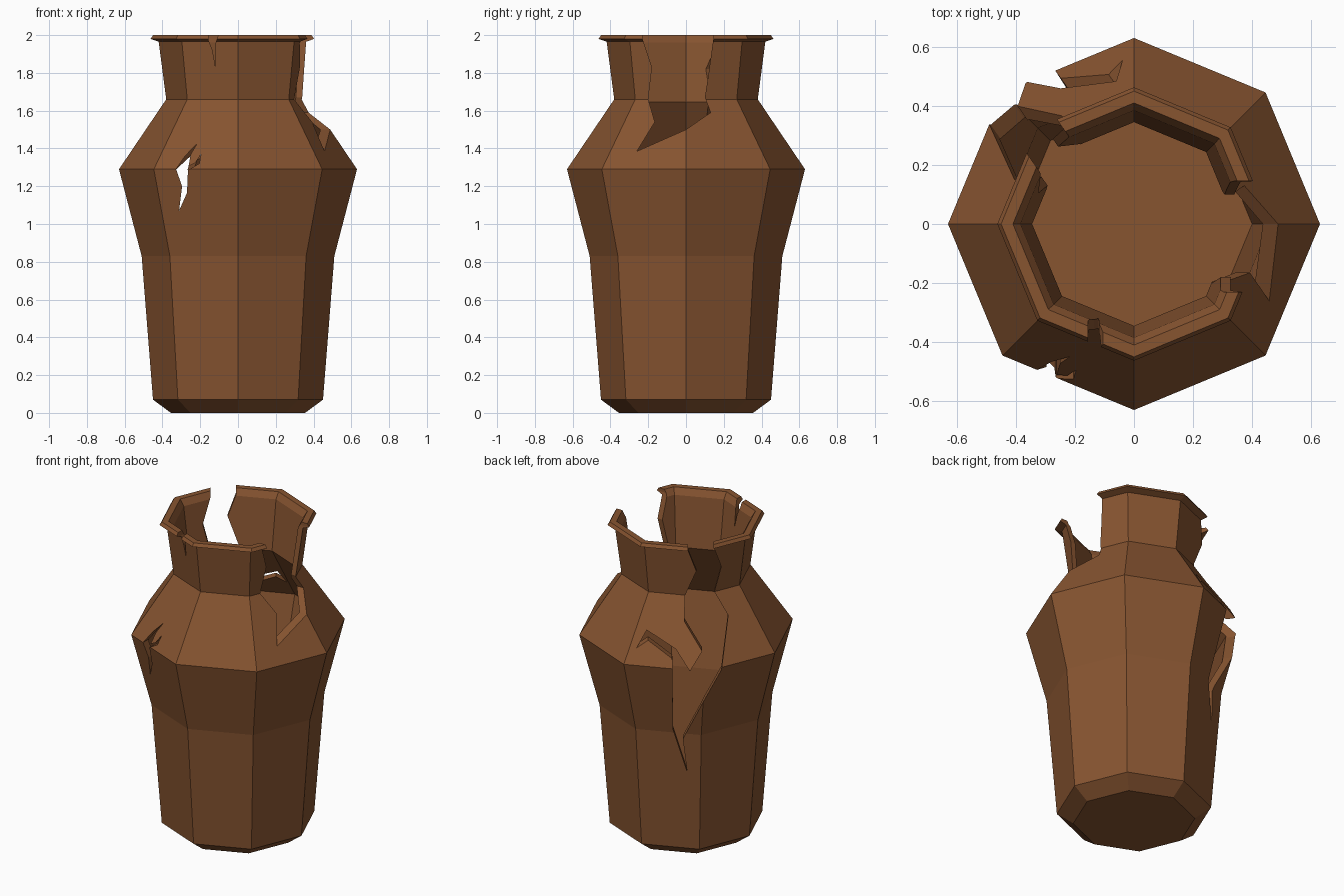
import bpy
import bmesh
from math import cos, sin, pi, radians
from mathutils import Vector

cube = bpy.data.objects.get("Cube")
if cube:
    bpy.data.objects.remove(cube, do_unlink=True)

SIDES = 8

clay = bpy.data.materials.new("brown clay")
clay.use_nodes = True
clay_color = (0.242, 0.089, 0.030, 1)
clay.diffuse_color = clay_color
clay.node_tree.nodes["Principled BSDF"].inputs["Base Color"].default_value = clay_color


def make_object(name, bm):
    bmesh.ops.recalc_face_normals(bm, faces=bm.faces)
    mesh = bpy.data.meshes.new(name)
    bm.to_mesh(mesh)
    bm.free()
    mesh.materials.append(clay)
    obj = bpy.data.objects.new(name, mesh)
    bpy.context.collection.objects.link(obj)
    return obj


def lathe(name, profile):
    """Closed solid from (radius, height) rings, capped at both ends."""
    bm = bmesh.new()
    rings = [[bm.verts.new((r * cos(2 * pi * i / SIDES), r * sin(2 * pi * i / SIDES), z))
              for i in range(SIDES)] for r, z in profile]
    for low, high in zip(rings, rings[1:]):
        for i in range(SIDES):
            j = (i + 1) % SIDES
            bm.faces.new((low[i], low[j], high[j], high[i]))
    bm.faces.new(rings[0])
    bm.faces.new(rings[-1])
    return make_object(name, bm)


def break_out(target, name, azimuth, outline):
    """Cut a jagged outline (sideways, height) through the wall facing azimuth."""
    a = radians(azimuth)
    out, side = Vector((cos(a), sin(a), 0)), Vector((-sin(a), cos(a), 0))
    bm = bmesh.new()
    near = [bm.verts.new(out * 0.1 + side * u + Vector((0, 0, z))) for u, z in outline]
    face = bm.faces.new(near)
    extruded = bmesh.ops.extrude_face_region(bm, geom=[face])["geom"]
    far = [v for v in extruded if isinstance(v, bmesh.types.BMVert)]
    bmesh.ops.translate(bm, verts=far, vec=out * 0.7)
    if not any(face in e.link_faces for e in face.edges if len(e.link_faces) > 1):
        bm.faces.new(near)
    cutter = make_object(name, bm)
    cutter.hide_render = True
    mod = target.modifiers.new(name, "BOOLEAN")
    mod.operation = "DIFFERENCE"
    mod.solver = "EXACT"
    mod.object = cutter
    bpy.context.view_layer.objects.active = target
    bpy.ops.object.modifier_apply(modifier=name)
    bpy.data.objects.remove(cutter, do_unlink=True)


# Jar: outer wall, flared rim, then inner wall down to the floor
jar = lathe("jar_body", [
    (0.355, 0), (0.45, 0.07), (0.51, 0.83), (0.63, 1.29), (0.38, 1.66),
    (0.42, 1.965), (0.463, 1.98), (0.45, 2.0), (0.41, 2.0),
    (0.385, 1.96), (0.345, 1.645), (0.575, 1.28), (0.46, 0.83), (0.40, 0.1)])

# Broken neck and long crack at the back
break_out(jar, "back_break", 125, [
    (0.015, 2.1), (0.01, 1.97), (0.06, 1.83), (-0.005, 1.66), (-0.01, 1.53),
    (0.094, 1.39), (0.023, 1.285), (-0.06, 1.39), (-0.228, 1.47),
    (-0.287, 1.377), (-0.22, 1.42), (-0.08, 1.34), (-0.075, 0.85),
    (0.006, 0.58), (-0.018, 0.79), (0.1, 1.07), (0.205, 1.27),
    (0.245, 1.53), (0.165, 1.66), (0.205, 1.82), (0.16, 1.97), (0.16, 2.1)])

# Missing piece of neck and shoulder on the left
break_out(jar, "side_break", 0, [
    (-0.23, 2.1), (-0.23, 1.98), (-0.18, 1.83), (-0.2, 1.66), (-0.165, 1.54),
    (-0.26, 1.385), (0, 1.5), (0.13, 1.59), (0.1, 1.67), (0.12, 1.8),
    (0.145, 1.98), (0.145, 2.1)])

# Small split in the front rim
break_out(jar, "rim_split", -90, [
    (-0.155, 2.1), (-0.155, 1.97), (-0.135, 1.92), (-0.12, 1.835),
    (-0.118, 1.96), (-0.105, 2.0), (-0.105, 2.1)])

# Forked hole in the front wall
break_out(jar, "front_hole", -90, [
    (-0.217, 1.425), (-0.28, 1.36), (-0.328, 1.29), (-0.296, 1.2),
    (-0.312, 1.07), (-0.27, 1.165), (-0.265, 1.285), (-0.205, 1.32),
    (-0.196, 1.37), (-0.225, 1.325), (-0.262, 1.305), (-0.25, 1.37)])
